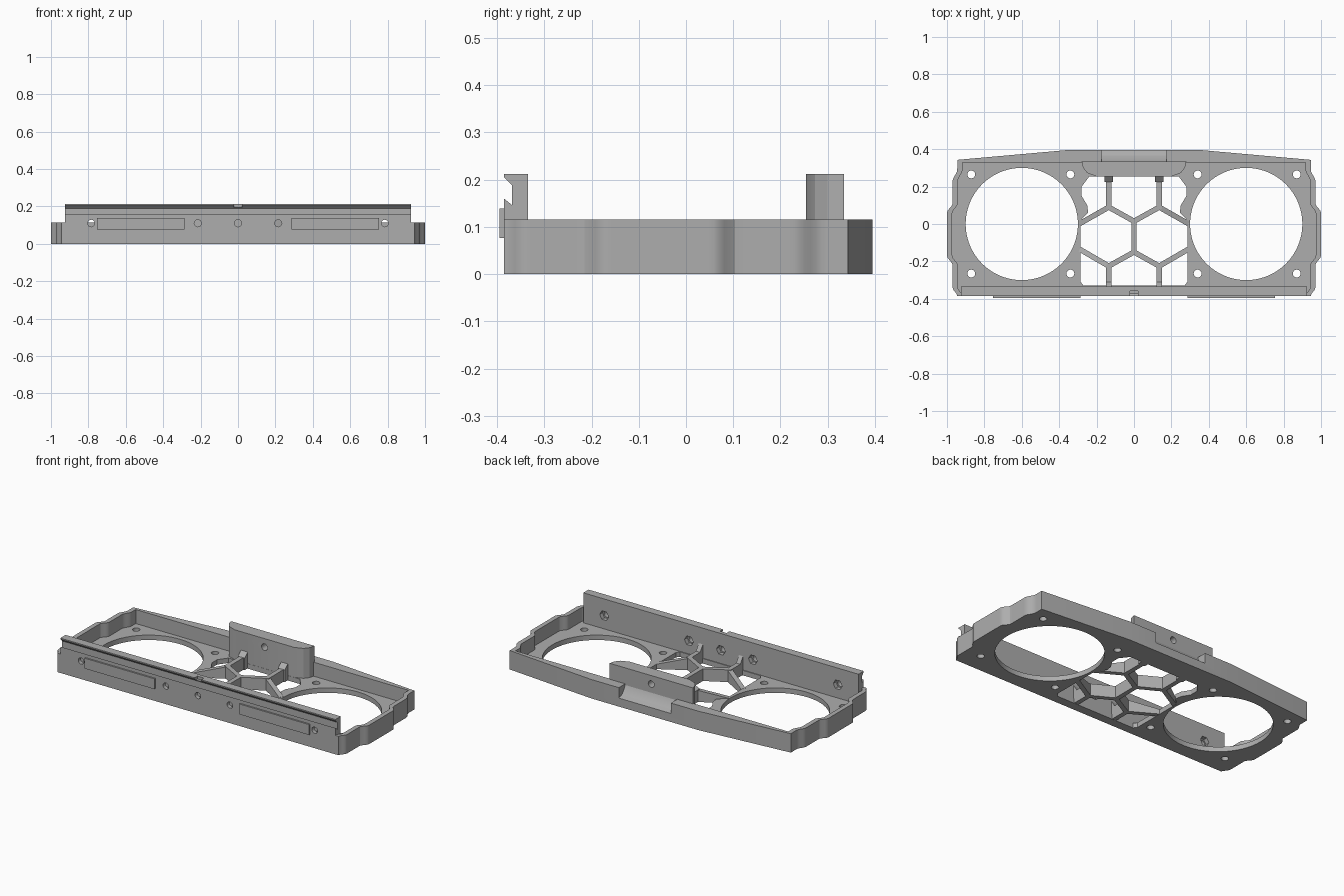
import bpy, bmesh, math
from mathutils import Vector

cube = bpy.data.objects.get("Cube")
if cube:
    bpy.data.objects.remove(cube, do_unlink=True)

grey = bpy.data.materials.new("matte grey")
grey.use_nodes = True
color = (0.42, 0.42, 0.42, 1)
grey.diffuse_color = color
grey.node_tree.nodes["Principled BSDF"].inputs["Base Color"].default_value = color


def finish(name, bm):
    bmesh.ops.recalc_face_normals(bm, faces=bm.faces[:])
    mesh = bpy.data.meshes.new(name)
    bm.to_mesh(mesh)
    bm.free()
    mesh.materials.append(grey)
    obj = bpy.data.objects.new(name, mesh)
    bpy.context.scene.collection.objects.link(obj)
    return obj


def prism(name, points, lo, hi, axis="z"):
    """Extrude a 2D outline: (x, y) along z, (y, z) along x, or (x, z) along y."""
    place = {"z": lambda a, b, h: (a, b, h),
             "x": lambda a, b, h: (h, a, b),
             "y": lambda a, b, h: (a, h, b)}[axis]
    bm = bmesh.new()
    low = [bm.verts.new(place(a, b, lo)) for a, b in points]
    high = [bm.verts.new(place(a, b, hi)) for a, b in points]
    bm.faces.new(low)
    bm.faces.new(high)
    n = len(points)
    for i in range(n):
        j = (i + 1) % n
        bm.faces.new((low[i], low[j], high[j], high[i]))
    return finish(name, bm)


def circle(cx, cy, r, n=24):
    return [(cx + r * math.cos(2 * math.pi * i / n),
             cy + r * math.sin(2 * math.pi * i / n)) for i in range(n)]


def rect(a0, b0, a1, b1):
    return [(a0, b0), (a1, b0), (a1, b1), (a0, b1)]


def mirrored(half):
    return half + [(-x, y) for x, y in reversed(half)]


def combine(obj, others, operation):
    for other in others:
        mod = obj.modifiers.new("combine", "BOOLEAN")
        mod.operation = operation
        mod.solver = "EXACT"
        mod.object = other
    graph = bpy.context.evaluated_depsgraph_get()
    mesh = bpy.data.meshes.new_from_object(obj.evaluated_get(graph))
    obj.modifiers.clear()
    obj.data = mesh
    for other in others:
        bpy.data.objects.remove(other, do_unlink=True)


def ramp(y, start, end):
    t = min(1, max(0, (y - start) / (end - start)))
    return t * t * (3 - 2 * t)


def side_x(y):
    """Gently stepped side wall."""
    return (0.945 + 0.025 * ramp(y, 0.29, 0.23) * ramp(y, -0.385, -0.34)
            + 0.03 * ramp(y, 0.11, 0.06) * ramp(y, -0.22, -0.17))


def tray_outline(inset, front, back):
    n = 64
    ys = [front + (back - front) * i / n for i in range(n + 1)]
    return [(side_x(y) - inset, y) for y in ys]


# Tray shell with wavy sides and a tapering back wall
tray = prism("tray", mirrored(tray_outline(0, -0.385, 0.343) + [(0.36, 0.395)]), 0, 0.115)
back_notch = [(0.332, 0.3), (0.332, 0.112), (0.345, 0.085), (0.365, 0.062),
              (0.4, 0.05), (0.45, 0.05), (0.45, 0.3)]
combine(tray, [
    prism("inside", mirrored(tray_outline(0.028, -0.37, 0.328)), 0.03, 0.3),
    prism("notch", back_notch, -0.175, 0.175, "x"),
], "DIFFERENCE")

# Grooved front rail and rear tab
rail = [(-0.3855, 0.01), (-0.335, 0.01), (-0.335, 0.212), (-0.3855, 0.212),
        (-0.3855, 0.205), (-0.368, 0.188), (-0.368, 0.146), (-0.3855, 0.16)]
tab = [(0.2, 0.254), (0.25, 0.273), (0.272, 0.3), (0.28, 0.334)]
combine(tray, [
    prism("rail", rail, -0.925, 0.925, "x"),
    prism("tab", mirrored(tab), 0.001, 0.212),
], "UNION")

# Fan openings, screw holes and the central window
window = [(0.27, -0.33), (0.285, -0.31), (0.285, 0.02), (0.245, 0.06),
          (0.25, 0.1), (0.28, 0.15), (0.28, 0.2), (0.24, 0.253)]
cutters = [prism("window", mirrored(window), -0.1, 0.032)]
for s in (-1, 1):
    cutters.append(prism("fan_hole", circle(s * 0.6, 0, 0.3, 96), -0.1, 0.08))
    for x in (0.34, 0.87):
        for y in (-0.265, 0.265):
            cutters.append(prism("screw_hole", circle(s * x, y, 0.021), -0.1, 0.06))

# Front wall holes with wider pockets inside
for x in (-0.785, -0.215, 0, 0.215, 0.785):
    cutters.append(prism("bolt_hole", circle(x, 0.11, 0.019), -0.5, -0.36, "y"))
    cutters.append(prism("bolt_pocket", circle(x, 0.11, 0.03, 6), -0.361, -0.3, "y"))

# Rear tab hole and the small centre groove in the rail
cutters.append(prism("tab_hole", circle(0, 0.16, 0.02), 0.2, 0.5, "y"))
cutters.append(prism("rail_groove", rect(-0.022, 0.195, 0.022, 0.3), -0.5, -0.358, "y"))
combine(tray, cutters, "DIFFERENCE")


# Honeycomb ribs, each with its own height at either end
def rib(name, start, end, z_start, z_end, width=0.028):
    a, b = Vector(start), Vector(end)
    d = (b - a).normalized()
    side = Vector((-d.y, d.x)) * width / 2
    a, b = a - d * 0.006, b + d * 0.006
    corners = [(a - side, z_start), (b - side, z_end), (b + side, z_end), (a + side, z_start)]
    bm = bmesh.new()
    low = [bm.verts.new((p.x, p.y, 0.001)) for p, z in corners]
    high = [bm.verts.new((p.x, p.y, z)) for p, z in corners]
    bm.faces.new(low)
    bm.faces.new(high)
    for i in range(4):
        j = (i + 1) % 4
        bm.faces.new((low[i], low[j], high[j], high[i]))
    return finish(name, bm)


tall = 0.075
rib("rib_centre", (0, 0.02), (0, -0.155), tall, tall)
for s, label in ((-1, "right"), (1, "left")):
    upper, lower = (s * 0.135, 0.09), (s * 0.135, -0.225)
    rib("rib_back_" + label, (s * 0.135, 0.26), upper, tall, tall)
    rib("rib_front_" + label, lower, (s * 0.135, -0.34), tall, tall)
    rib("rib_upper_inner_" + label, upper, (0, 0.015), tall, tall)
    rib("rib_lower_inner_" + label, lower, (0, -0.15), tall, tall)
    rib("rib_upper_outer_" + label, upper, (s * 0.285, 0.005), tall, 0.031)
    rib("rib_lower_outer_" + label, lower, (s * 0.285, -0.138), tall, 0.031)
    # Gussets bracing the ribs against the tab and front wall
    rib("gusset_back_" + label, (s * 0.135, 0.26), (s * 0.135, 0.23), 0.11, tall, 0.045)
    rib("gusset_front_" + label, (s * 0.135, -0.34), (s * 0.135, -0.315), 0.13, tall)
    # Raised front plates
    x0, x1 = sorted((s * 0.285, s * 0.755))
    prism("front_plate_" + label, rect(x0, 0.076, x1, 0.139), -0.395, -0.3855, "y")

# Smooth curves, sharp edges
bpy.ops.object.select_all(action="DESELECT")
tray.select_set(True)
bpy.context.view_layer.objects.active = tray
bpy.ops.object.shade_smooth_by_angle(angle=math.radians(25))
